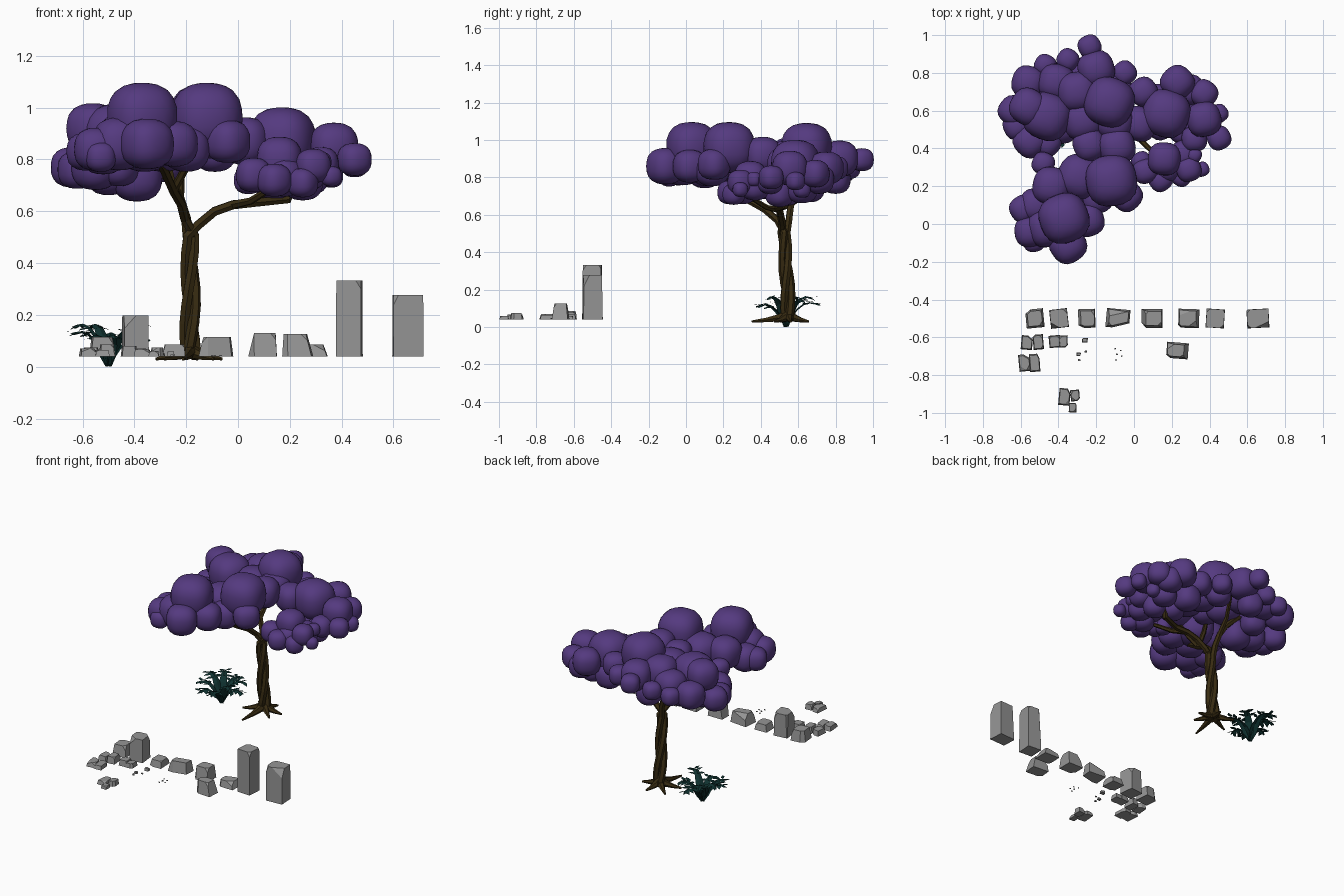
import bpy, bmesh, math, random
from mathutils import Vector, Matrix

rng = random.Random(4)


def material(name, col):
    m = bpy.data.materials.new(name)
    m.diffuse_color = (*col, 1)
    return m


PURPLE = material("purple_leaves", (0.09, 0.042, 0.215))
BARK = material("bark", (0.04, 0.025, 0.006))
TEAL = material("dark_teal", (0.005, 0.032, 0.03))
GREY = material("stone_grey", (0.3, 0.3, 0.3))


def finish(bm, name, mat, smooth=False):
    bmesh.ops.recalc_face_normals(bm, faces=bm.faces)
    me = bpy.data.meshes.new(name)
    bm.to_mesh(me)
    bm.free()
    me.materials.append(mat)
    for p in me.polygons:
        p.use_smooth = smooth
    ob = bpy.data.objects.new(name, me)
    bpy.context.collection.objects.link(ob)
    return ob


# Foliage: clusters of slightly boxy balls (x, y, z, radius)
def foliage(name, blobs):
    bm = bmesh.new()
    for x, y, z, r in blobs:
        new = bmesh.ops.create_icosphere(bm, subdivisions=3, radius=1)["verts"]
        spin = Matrix.Rotation(rng.uniform(0, 1.5), 3, 'Z')
        for v in new:
            n = sum(abs(c) ** 2.5 for c in v.co) ** (1 / 2.5)
            v.co = spin @ (v.co / n) * r * 0.97 + Vector((x, y, z))
    finish(bm, name, PURPLE, True)


foliage("front_foliage", [
    (-.37, .03, .965, .135), (-.12, .23, .96, .14), (-.35, -.11, .86, .1),
    (-.46, -.02, .86, .105), (-.55, -.04, .84, .085), (-.585, .08, .83, .075),
    (-.435, .2, .88, .105), (-.48, .32, .83, .062), (-.29, .25, .87, .12),
    (-.245, .02, .86, .09), (-.04, .15, .87, .085), (-.235, .42, .9, .09),
    (-.09, .41, .92, .1), (-.53, -.09, .81, .06), (-.2, .14, .84, .09),
    (-.52, .1, .83, .09), (-.36, .12, .85, .1)])
foliage("back_foliage", [
    (-.13, .645, .96, .135), (-.46, .57, .89, .13), (-.2, .82, .9, .1),
    (-.235, .94, .895, .063), (-.35, .87, .85, .06), (-.47, .84, .83, .06),
    (-.56, .75, .83, .09), (-.41, .75, .86, .1), (-.3, .7, .9, .11),
    (-.64, .6, .77, .08), (-.56, .62, .92, .1), (-.55, .44, .77, .09),
    (-.27, .55, .88, .11), (-.05, .8, .85, .065), (-.39, .52, .735, .1),
    (-.5, .54, .75, .09), (-.28, .8, .79, .08), (-.09, .72, .83, .08),
    (-.62, .52, .76, .075), (-.42, .66, .77, .08), (-.46, .43, .77, .075),
    (-.1, .54, .9, .1)])
foliage("right_foliage", [
    (.17, .585, .875, .13), (.23, .75, .85, .09), (.05, .7, .86, .078),
    (.37, .69, .82, .075), (.45, .585, .78, .05), (.37, .555, .85, .095),
    (.45, .455, .8, .065), (.03, .53, .87, .095), (.32, .45, .78, .07),
    (.12, .66, .75, .085), (.27, .62, .74, .08), (.36, .62, .735, .045),
    (.25, .5, .715, .075), (.14, .53, .73, .085), (.3, .71, .79, .08)])
foliage("small_foliage", [
    (.16, .345, .8, .09), (.06, .28, .74, .068), (.14, .235, .72, .065),
    (.29, .29, .775, .068), (.25, .255, .71, .058), (.36, .29, .735, .04),
    (.26, .37, .75, .075), (.32, .365, .79, .04), (.04, .33, .72, .055),
    (.18, .3, .73, .075)])

# Tree wood: twisted strands that part into branches, plus tapering roots
wood = bpy.data.curves.new("wood_path", 'CURVE')
wood.dimensions = '3D'
wood.bevel_depth = 1
wood.bevel_resolution = 1
wood.use_fill_caps = True


def tube(pts, r0, r1):
    s = wood.splines.new('POLY')
    s.points.add(len(pts) - 1)
    for i, (p, c) in enumerate(zip(s.points, pts)):
        p.co = (*c, 1)
        p.radius = r0 + (r1 - r0) * i / (len(pts) - 1)


branches = [
    [(-.15, .515, .55), (-.09, .505, .6), (-.02, .5, .625), (.07, .49, .635), (.19, .53, .645), (.24, .57, .78)],
    [(-.205, .49, .57), (-.22, .42, .63), (-.25, .33, .68), (-.29, .2, .77), (-.36, .05, .88)],
    [(-.2, .55, .57), (-.225, .56, .65), (-.27, .575, .73), (-.36, .6, .82)],
]
for k, branch in enumerate(branches):
    strand = []
    for i in range(8):
        t = i / 7
        a = k * 2.1 + 4.2 * t
        rad = .023 - .005 * t
        strand.append((-.185 + rad * math.cos(a), .55 - .025 * t + rad * math.sin(a), .035 + .47 * t))
    tube(strand + branch, .023, .018)
for side in (
        [(-.02, .5, .625), (.05, .43, .64), (.13, .35, .69)],
        [(-.25, .33, .68), (-.2, .28, .77), (-.13, .24, .88)],
        [(-.225, .56, .65), (-.22, .64, .74), (-.17, .74, .84)],
        [(-.25, .33, .68), (-.27, .36, .78), (-.25, .42, .86)]):
    tube(side, .017, .012)
for ang, length in ((5, .125), (75, .11), (140, .13), (200, .14), (262, .2), (320, .12)):
    c, s = math.cos(math.radians(ang)), math.sin(math.radians(ang))
    tube([(-.185 + c * length * f, .55 + s * length * f, z)
          for f, z in ((0, .07), (.25, .05), (.6, .038), (1, .03))], .03, .006)
tmp = bpy.data.objects.new("wood_path", wood)
bpy.context.collection.objects.link(tmp)
bm = bmesh.new()
bm.from_mesh(tmp.to_mesh())
tmp.to_mesh_clear()
bpy.data.objects.remove(tmp)
finish(bm, "tree_trunk", BARK)

# Fern: broad arching fronds with paired leaflets
bm = bmesh.new()
base = Vector((-.5, .535, .005))
profile = [(0, 0, .012), (.035, .06, .028), (.06, .095, .026), (.095, .12, .02),
           (.13, .13, .018), (.165, .126, .015), (.195, .112, .003)]
for k in range(9):
    a = k * math.tau / 9 + rng.uniform(-.1, .1)
    out, side = Vector((math.cos(a), math.sin(a), 0)), Vector((-math.sin(a), math.cos(a), 0))
    size, lift = rng.uniform(.8, 1.0), rng.uniform(.8, 1.25)
    spine = [base + out * r * size + Vector((0, 0, z * lift)) for r, z, w in profile]
    prev = None
    for p, (r, z, w) in zip(spine, profile):
        row = [bm.verts.new(p + side * w * f + Vector((0, 0, -abs(f) * w * .4))) for f in (-1, 0, 1)]
        if prev:
            for j in range(2):
                bm.faces.new((prev[j], prev[j + 1], row[j + 1], row[j]))
        prev = row
    for i in range(3, 6):
        for f in (-1, 1):
            p, ln = spine[i], .066 - .008 * (i - 2)
            tip = p + side * f * ln + out * .022 + Vector((0, 0, rng.uniform(-.02, .008)))
            mid = (p + tip) / 2
            bm.faces.new([bm.verts.new(q) for q in (p, mid - out * .015, tip, mid + out * .015)])
finish(bm, "fern", TEAL)


# Ruined stones: tapered blocks with chiselled corners, standing on z = .04
def stone(name, x, y, w, d, top, lean=0.0, taper=.8):
    bm = bmesh.new()
    h = top - .04
    for v in bmesh.ops.create_cube(bm, size=1)["verts"]:
        if v.co.z > 0:
            v.co.x = v.co.x * taper + lean
            v.co.y *= taper
        v.co = Vector((v.co.x * w, v.co.y * d, (v.co.z + .5) * h))
    cuts = [(sx, sy) for sx in (-1, 1) for sy in (-1, 1)]
    rng.shuffle(cuts)
    for i, (sx, sy) in enumerate(cuts[:3]):
        up = .8 if i < 2 else .1
        n = Vector((sx * rng.uniform(.4, 1.4) / w, sy / d, up / min(h, w * 1.3)))
        far = max(v.co.dot(n) for v in bm.verts)
        n0 = n.normalized()
        bmesh.ops.bisect_plane(bm, geom=bm.verts[:] + bm.edges[:] + bm.faces[:],
                               plane_co=n0 * (far - rng.uniform(.12, .32)) / n.length,
                               plane_no=n0, clear_outer=True)
        bmesh.ops.holes_fill(bm, edges=[e for e in bm.edges if e.is_boundary])
    turn = Matrix.Rotation(rng.uniform(-.12, .12), 3, 'Z')
    for v in bm.verts:
        v.co = turn @ v.co + Vector((x, y, .04))
    finish(bm, name, GREY)


for x, w, top, lean, taper in (
        (-.525, .095, .115, 0, .8), (-.397, .095, .197, 0, .97), (-.25, .09, .085, .05, .8),
        (-.085, .125, .115, .03, .8), (.095, .11, .13, .08, .75), (.29, .11, .085, -.05, .8),
        (.43, .097, .333, 0, .98), (.656, .117, .277, 0, .98)):
    stone("wall_stone", x, -.5, w, .1, top, lean, taper)
stone("fallen_stone", .23, -.67, .115, .085, .127, -.08, .75)
for x, y, w, d, top in (
        (-.567, -.628, .06, .075, .075), (-.507, -.625, .055, .08, .085),
        (-.42, -.622, .06, .065, .08), (-.376, -.622, .05, .065, .07),
        (-.58, -.735, .06, .09, .07), (-.526, -.735, .055, .095, .065),
        (-.368, -.915, .06, .09, .067), (-.312, -.908, .048, .06, .075),
        (-.325, -.972, .04, .05, .06)):
    stone("broken_stone", x, y, w, d, top, 0, .85)
for x, y, s in ((-.26, -.615, .03), (-.293, -.69, .022), (-.255, -.675, .012), (-.29, -.72, .014),
                (-.09, -.69, .01), (-.1, -.66, .008), (-.07, -.67, .009), (-.065, -.7, .008), (-.095, -.72, .009)):
    stone("pebble", x, y, s, s * .8, .04 + s * .6)
